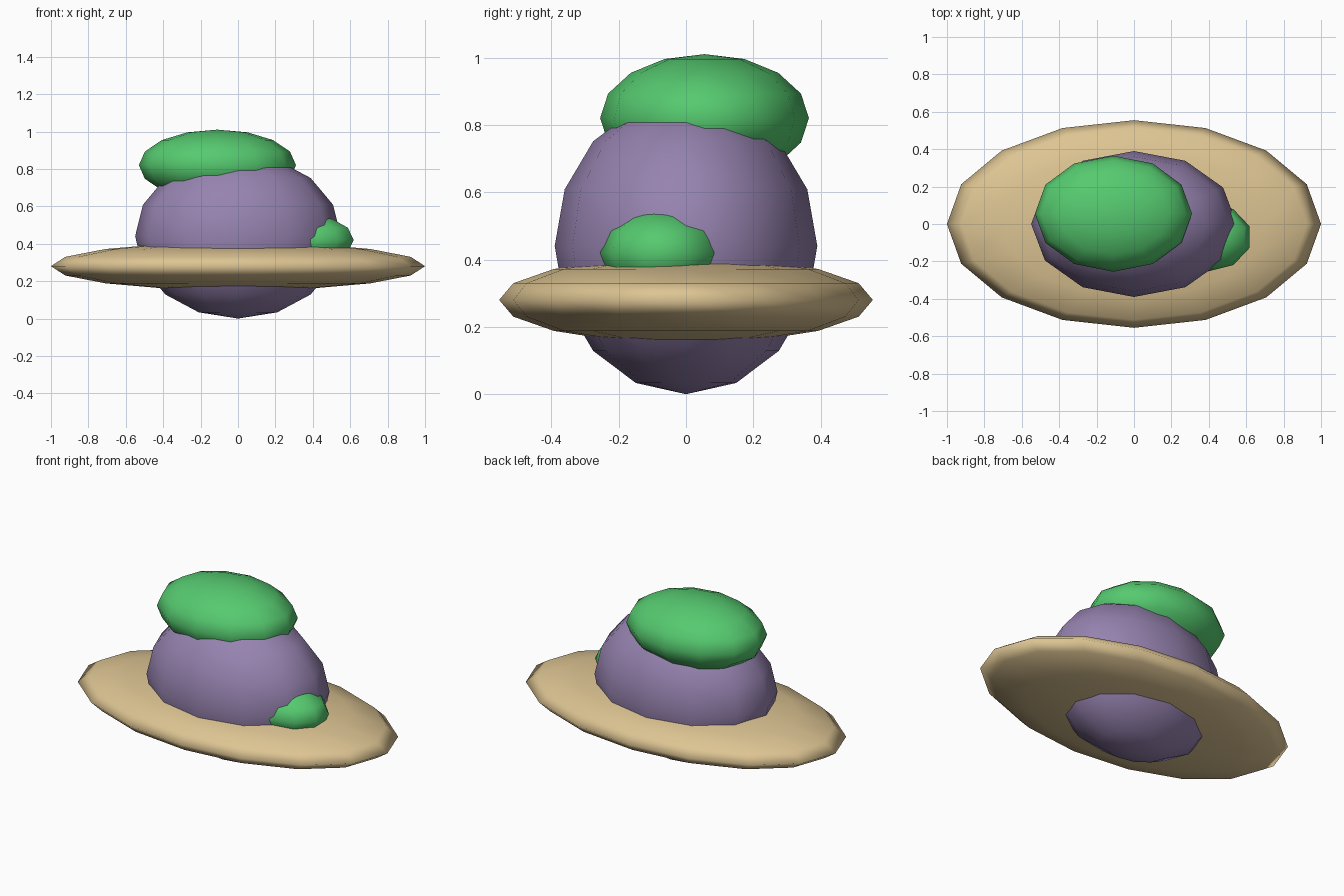
import bpy

if "Cube" in bpy.data.objects:
    bpy.data.objects.remove(bpy.data.objects["Cube"])


def material(name, rgb):
    m = bpy.data.materials.new(name)
    m.diffuse_color = (*rgb, 1.0)
    m.use_nodes = True
    m.node_tree.nodes["Principled BSDF"].inputs["Base Color"].default_value = m.diffuse_color
    return m


purple = material("purple stone", (0.305, 0.225, 0.43))
tan = material("tan sand", (0.72, 0.552, 0.29))
green = material("leaf green", (0.092, 0.59, 0.16))


def ellipsoid(name, centre, radii, segments, rings, mat):
    """Low-poly smooth-shaded sphere stretched to three radii."""
    bpy.ops.mesh.primitive_uv_sphere_add(
        segments=segments, ring_count=rings, radius=1, location=centre)
    ob = bpy.context.object
    ob.name = name
    ob.scale = radii
    bpy.ops.object.transform_apply(location=False, rotation=False, scale=True)
    bpy.ops.object.shade_smooth()
    ob.data.materials.append(mat)
    return ob


# Main rounded body, reaching down through the disc
ellipsoid("rock_body", (0, 0, 0.44), (0.55, 0.39, 0.44), 12, 8, purple)

# Wide flat disc around the body
ellipsoid("sand_disc", (0, 0, 0.28), (1.0, 0.555, 0.13), 16, 8, tan)

# Green cap on top, shifted to the back left
ellipsoid("top_foliage", (-0.11, 0.055, 0.82), (0.42, 0.31, 0.19), 12, 8, green)

# Small green clump on the right side
ellipsoid("side_bush", (0.39, -0.07, 0.42), (0.24, 0.185, 0.13), 10, 6, green)
